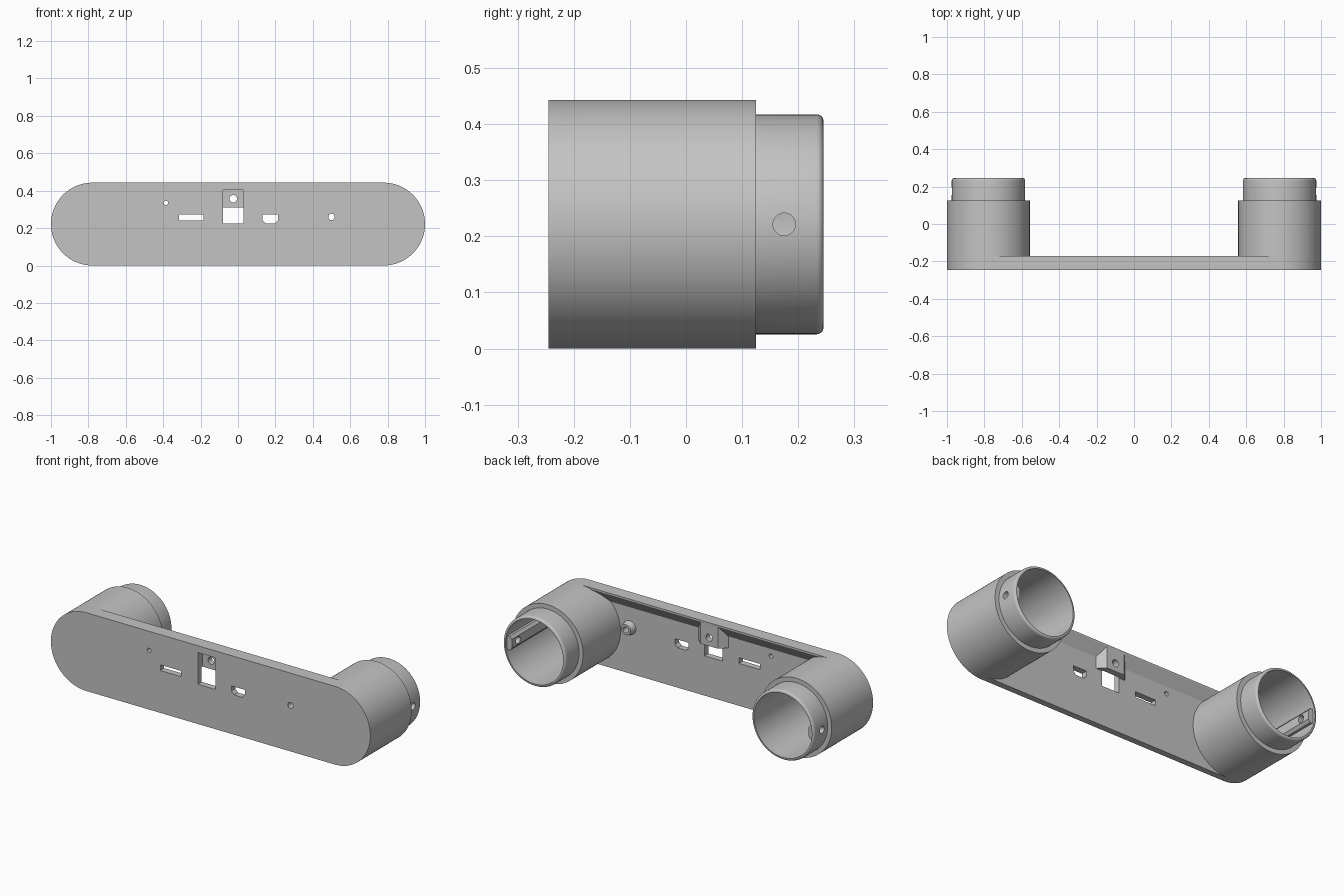
import bpy, bmesh, math
from mathutils import Vector

if "Cube" in bpy.data.objects:
    bpy.data.objects.remove(bpy.data.objects["Cube"], do_unlink=True)

R = 0.2215            # outer radius of cups and plate ends; also axis height
CUP_X = 1 - R
FRONT, FLOOR, BACK = -0.245, -0.21, -0.17

grey = bpy.data.materials.new("plain_grey")
grey.use_nodes = True
grey.diffuse_color = (0.55, 0.55, 0.55, 1)
grey.node_tree.nodes["Principled BSDF"].inputs["Base Color"].default_value = grey.diffuse_color


def make(name, bm):
    bmesh.ops.recalc_face_normals(bm, faces=bm.faces)
    mesh = bpy.data.meshes.new(name)
    bm.to_mesh(mesh)
    bm.free()
    mesh.materials.append(grey)
    obj = bpy.data.objects.new(name, mesh)
    bpy.context.scene.collection.objects.link(obj)
    return obj


def loft(name, start, end):
    """Solid between two matching outlines."""
    bm = bmesh.new()
    a = [bm.verts.new(p) for p in start]
    b = [bm.verts.new(p) for p in end]
    bm.faces.new(a)
    bm.faces.new(b)
    n = len(a)
    for i in range(n):
        j = (i + 1) % n
        bm.faces.new((a[i], a[j], b[j], b[i]))
    return make(name, bm)


def prism_y(name, outline, y0, y1):
    return loft(name, [(x, y0, z) for x, z in outline], [(x, y1, z) for x, z in outline])


def prism_x(name, outline, x0, x1):
    return loft(name, [(x0, y, z) for y, z in outline], [(x1, y, z) for y, z in outline])


def rect(x0, x1, z0, z1):
    return [(x0, z0), (x1, z0), (x1, z1), (x0, z1)]


def arc(cx, cz, r, a0, a1, n):
    return [(cx + r * math.cos(math.radians(a0 + (a1 - a0) * i / n)),
             cz + r * math.sin(math.radians(a0 + (a1 - a0) * i / n))) for i in range(n + 1)]


def circle(cx, cz, r, n=32):
    return arc(cx, cz, r, 0, 360, n)[:-1]


def lathe(name, cx, profile, n=96):
    """Closed (radius, y) profile turned around a cup axis."""
    bm = bmesh.new()
    rings = [[bm.verts.new((x, y, z)) for x, z in circle(cx, R, r, n)] for r, y in profile]
    for k in range(len(rings)):
        a, b = rings[k], rings[(k + 1) % len(rings)]
        for i in range(n):
            j = (i + 1) % n
            bm.faces.new((a[i], a[j], b[j], b[i]))
    return make(name, bm)


def boolean(obj, tools, operation="DIFFERENCE"):
    """Apply each tool to the part."""
    for tool in tools:
        mod = obj.modifiers.new("cut", "BOOLEAN")
        mod.object, mod.operation, mod.solver = tool, operation, "EXACT"
        bpy.context.view_layer.update()
        graph = bpy.context.evaluated_depsgraph_get()
        mesh = bpy.data.meshes.new_from_object(obj.evaluated_get(graph))
        obj.modifiers.clear()
        obj.data = mesh


def discard(tools):
    for tool in tools:
        bpy.data.objects.remove(tool, do_unlink=True)


# Face plate with rounded ends, hollowed behind under a sloping top rim
outline = arc(CUP_X, R, R, -90, 90, 48) + arc(-CUP_X, R, R, 90, 270, 48)
plate = prism_y("face_plate", outline, FRONT, BACK)
hollow = [(FLOOR, -0.1), (FLOOR, 0.375), (BACK, 0.434), (0, 0.434), (0, -0.1)]
tools = [prism_x("hollow_cutter", hollow, -1.2, 1.2)]
tools += [prism_y("cup_cutter", circle(s * CUP_X, R, 0.181, 96), FLOOR, 0) for s in (-1, 1)]
boolean(plate, tools)
discard(tools)

# Latch housing with flared sides, and a raised ring around the right hole
def flare(x0, x1, y):
    return [(x0, y, 0.31), (x1, y, 0.31), (x1, y, 0.433), (x0, y, 0.433)]

housing = loft("latch_housing", flare(-0.13, 0.08, FLOOR - 0.01), flare(-0.08, 0.03, BACK - 0.001))
boss = loft("hole_boss",
            [(x, FLOOR - 0.01, z) for x, z in circle(0.5, 0.26, 0.042)],
            [(x, BACK - 0.005, z) for x, z in circle(0.5, 0.26, 0.03)])
boolean(plate, [housing, boss], "UNION")
discard([housing, boss])

# Openings through the plate
port = [(0.13, 0.272), (0.13, 0.243), (0.147, 0.225), (0.198, 0.225), (0.215, 0.243), (0.215, 0.272)]
through = [
    rect(-0.08, 0.03, 0.225, 0.31),
    rect(-0.315, -0.185, 0.24, 0.272),
    port,
    circle(-0.385, 0.335, 0.012),
    circle(0.5, 0.26, 0.017),
    circle(-0.025, 0.357, 0.02),
]
tools = [prism_y("opening_cutter", o, -0.4, 0) for o in through]
tools.append(prism_y("latch_pocket_cutter", rect(-0.08, 0.03, 0.3, 0.404), -0.4, -0.205))
boolean(plate, tools)
discard(tools)
parts = [plate]

# Cups with a stepped neck, an inner key ridge and a pin hole on the outer side
neck_r, bore = 0.196, 0.181
lip = [(neck_r - 0.012 + x, 0.233 + y) for x, y in arc(0, 0, 0.012, 0, 90, 5)]
profile = [(bore, FLOOR - 0.008), (R, FLOOR - 0.008), (R, 0.125), (neck_r, 0.125)] + lip + [(bore, 0.245)]
for side, s in (("left", 1), ("right", -1)):
    cup = lathe(side + "_cup", s * CUP_X, profile)
    inner, outer = s * (CUP_X + 0.15), s * (CUP_X + 0.187)
    ridge_shape = [(inner, R - 0.025), (inner, R + 0.025), (s * (CUP_X + 0.163), R + 0.04),
                   (outer, R + 0.04), (outer, R - 0.04), (s * (CUP_X + 0.163), R - 0.04)]
    ridge = prism_y(side + "_key_ridge", ridge_shape, FLOOR - 0.005, 0.232)
    pin = prism_x("pin_cutter", circle(0.175, R, 0.02), s * 0.85, s * 1.1)
    boolean(cup, [pin])
    boolean(ridge, [pin])
    discard([pin])
    parts += [cup, ridge]

# Smooth the round walls, keep hard edges
bpy.ops.object.select_all(action="DESELECT")
for part in parts:
    part.select_set(True)
bpy.context.view_layer.objects.active = plate
bpy.ops.object.shade_smooth_by_angle(angle=math.radians(25))
